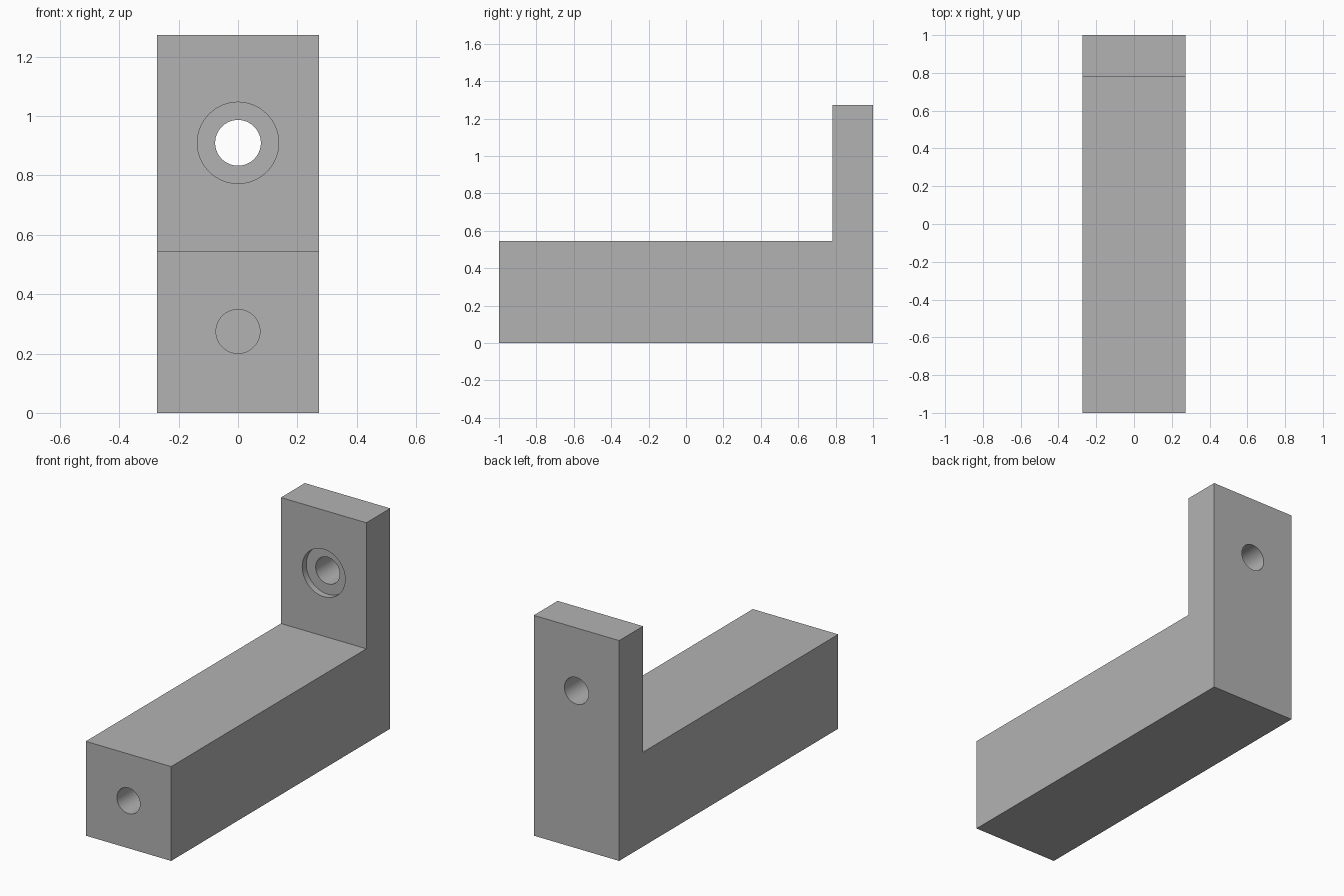
import bpy
import bmesh
import math

cube = bpy.data.objects.get("Cube")
if cube:
    bpy.data.objects.remove(cube, do_unlink=True)

HALF_W = 0.273
BASE_H = 0.545
TOP = 1.273
PLATE_Y = 0.782    # front face of the upright plate
HOLE_Z = 0.91

grey = bpy.data.materials.new("plain grey")
grey.use_nodes = True
colour = (0.45, 0.45, 0.45, 1)
grey.diffuse_color = colour
grey.node_tree.nodes["Principled BSDF"].inputs["Base Color"].default_value = colour


def make_object(name, bm):
    bmesh.ops.recalc_face_normals(bm, faces=bm.faces)
    mesh = bpy.data.meshes.new(name)
    bm.to_mesh(mesh)
    bm.free()
    mesh.materials.append(grey)
    obj = bpy.data.objects.new(name, mesh)
    bpy.context.collection.objects.link(obj)
    return obj


# L-shaped body: side profile extruded across the width
bm = bmesh.new()
profile = [(-1, 0), (1, 0), (1, TOP), (PLATE_Y, TOP), (PLATE_Y, BASE_H), (-1, BASE_H)]
side = bm.faces.new([bm.verts.new((-HALF_W, y, z)) for y, z in profile])
extruded = bmesh.ops.extrude_face_region(bm, geom=[side])["geom"]
bmesh.ops.translate(bm, vec=(2 * HALF_W, 0, 0),
                    verts=[v for v in extruded if isinstance(v, bmesh.types.BMVert)])
bracket = make_object("angle_bracket", bm)


def drill(name, radius, z, y_start, y_end):
    """Cut a round hole along y through the bracket."""
    bm = bmesh.new()
    bmesh.ops.create_cone(bm, cap_ends=True, segments=64, radius1=radius,
                          radius2=radius, depth=y_end - y_start)
    cutter = make_object(name, bm)
    cutter.rotation_euler.x = math.pi / 2
    cutter.location = (0, (y_start + y_end) / 2, z)
    cutter.hide_render = True
    mod = bracket.modifiers.new(name, "BOOLEAN")
    mod.operation = "DIFFERENCE"
    mod.solver = "EXACT"
    mod.object = cutter
    bpy.context.view_layer.objects.active = bracket
    bpy.ops.object.modifier_apply(modifier=mod.name)
    bpy.data.objects.remove(cutter, do_unlink=True)


# Through hole with a shallow counterbore, and a blind hole in the front end
drill("plate_hole", 0.077, HOLE_Z, 0.6, 1.1)
drill("counterbore", 0.137, HOLE_Z, 0.6, PLATE_Y + 0.037)
drill("end_hole", 0.074, BASE_H / 2 + 0.002, -1.1, -0.55)

# Smooth hole walls, crisp edges
bpy.ops.object.select_all(action="DESELECT")
bracket.select_set(True)
bpy.context.view_layer.objects.active = bracket
bpy.ops.object.shade_smooth_by_angle(angle=math.radians(30))
